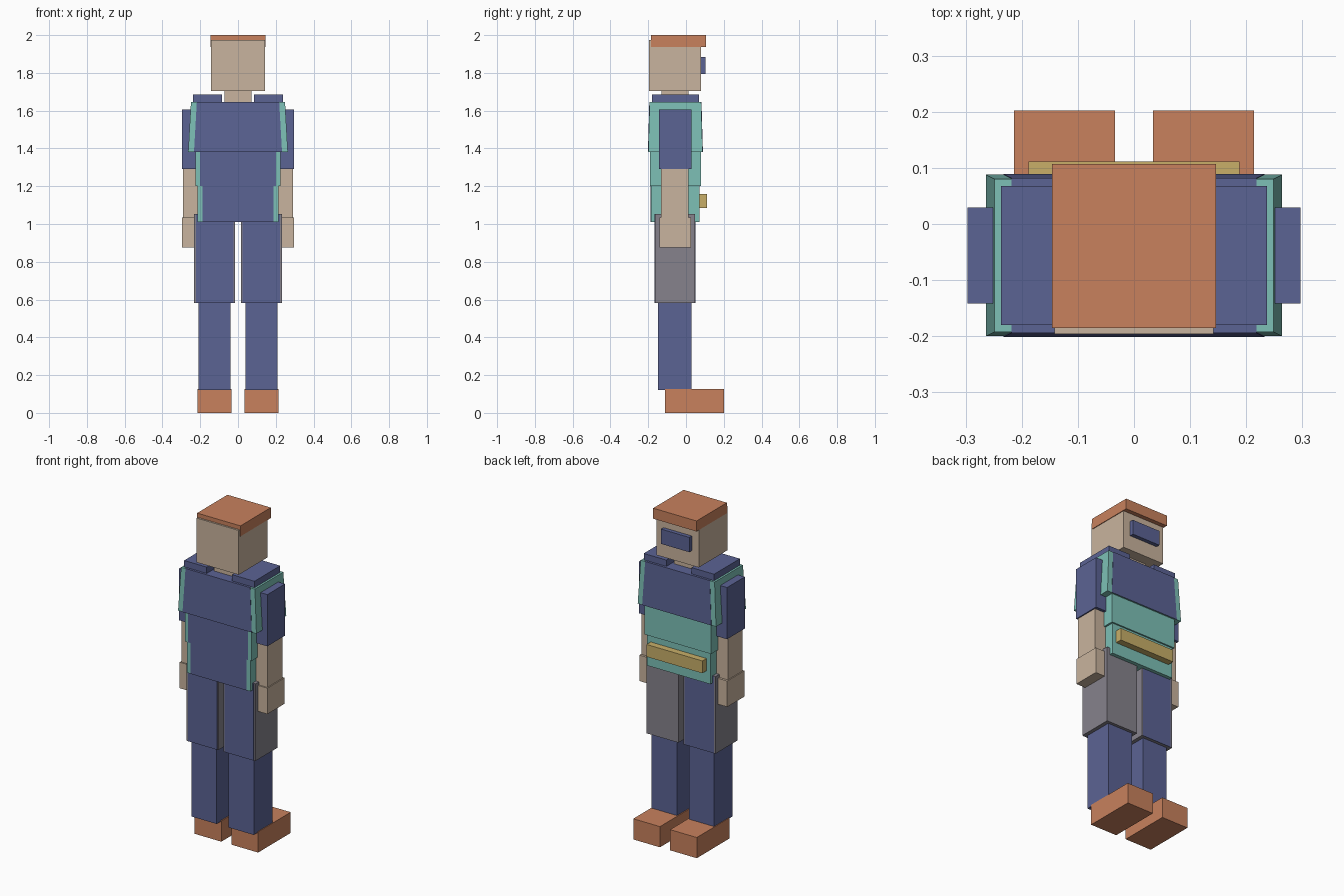
import bpy
import bmesh

default_cube = bpy.data.objects.get("Cube")
if default_cube:
    bpy.data.objects.remove(default_cube, do_unlink=True)


def make_material(name, red, green, blue):
    material = bpy.data.materials.new(name)
    material.use_nodes = True
    colour = (red, green, blue, 1)
    material.diffuse_color = colour
    shader = next(n for n in material.node_tree.nodes if n.type == "BSDF_PRINCIPLED")
    shader.inputs["Base Color"].default_value = colour
    return material


orange = make_material("burnt orange", 0.58, 0.22, 0.11)
navy = make_material("dusty blue", 0.105, 0.125, 0.296)
teal = make_material("pale teal", 0.205, 0.527, 0.468)
skin = make_material("skin tan", 0.584, 0.456, 0.342)
grey = make_material("warm grey", 0.238, 0.224, 0.262)
yellow = make_material("belt yellow", 0.578, 0.429, 0.141)


def box(name, material, x, y, z, taper=0):
    """Box between the given ranges; taper draws the top edges inward."""
    bm = bmesh.new()
    bmesh.ops.create_cube(bm, size=1)
    for vert in bm.verts:
        inset = taper if vert.co.z > 0 else 0
        pick = [int(value > 0) for value in vert.co]
        vert.co.x = x[pick[0]] + (-inset if pick[0] else inset)
        vert.co.y = y[pick[1]] + (-inset if pick[1] else inset) / 2
        vert.co.z = z[pick[2]]
    mesh = bpy.data.meshes.new(name)
    bm.to_mesh(mesh)
    bm.free()
    mesh.materials.append(material)
    part = bpy.data.objects.new(name, mesh)
    bpy.context.collection.objects.link(part)
    return part


def centred(name, material, half_width, y, z, taper=0):
    return box(name, material, (-half_width, half_width), y, z, taper)


def pair(name, material, x, y, z):
    """The same box on the left and, mirrored, on the right."""
    inner, outer = x
    box("left_" + name, material, (inner, outer), y, z)
    box("right_" + name, material, (-outer, -inner), y, z)


# Head, cap, visor and neck
centred("head", skin, 0.142, y=(-0.196, 0.08), z=(1.705, 1.975))
centred("cap", orange, 0.146, y=(-0.185, 0.107), z=(1.936, 2))
centred("visor", navy, 0.095, y=(0.07, 0.104), z=(1.795, 1.885))
centred("neck", skin, 0.072, y=(-0.13, 0.014), z=(1.64, 1.71))

# Torso: teal vest with a narrower shirt showing just proud of it
proud = 0.0015
chest_y, chest_z = (-0.2, 0.088), (1.38, 1.645)
waist_y, waist_z = (-0.19, 0.08), (1.2, 1.38)
hip_y, hip_z = (-0.186, 0.071), (1.01, 1.2)
centred("vest_chest", teal, 0.264, chest_y, chest_z, taper=0.015)
centred("vest_waist", teal, 0.225, waist_y, waist_z)
centred("vest_hem", teal, 0.214, hip_y, hip_z)
centred("shirt_chest", navy, 0.233, (chest_y[0] - proud, chest_y[1] + proud),
        (chest_z[0], chest_z[1] + proud), taper=0.015)
centred("shirt_waist", navy, 0.202, (waist_y[0] - proud, 0), waist_z)
centred("shirt_hem", navy, 0.188, (hip_y[0] - proud, 0), hip_z)
centred("belt", yellow, 0.188, y=(0.06, 0.111), z=(1.085, 1.16))
pair("shoulder_pad", navy, x=(0.085, 0.237), y=(-0.18, 0.068), z=(1.64, 1.685))

# Arms
pair("upper_arm", navy, x=(0.13, 0.297), y=(-0.142, 0.029), z=(1.29, 1.605))
pair("forearm", skin, x=(0.145, 0.29), y=(-0.132, 0.012), z=(1.03, 1.29))
pair("hand", skin, x=(0.14, 0.296), y=(-0.14, 0.026), z=(0.876, 1.034))

# Legs and shoes
thigh_y, thigh_z = (-0.165, 0.048), (0.583, 1.053)
pair("thigh", grey, (0.017, 0.233), thigh_y, thigh_z)
front_panel = (thigh_y[0] - proud, thigh_y[0] + proud)
back_panel = (thigh_y[1] - proud, thigh_y[1] + proud)
pair("thigh_front_panel", navy, (0.024, 0.222), front_panel, thigh_z)
box("right_thigh_back_panel", navy, (-0.222, -0.024), back_panel, thigh_z)
pair("shin", navy, x=(0.04, 0.21), y=(-0.148, 0.03), z=(0.12, 0.585))
pair("shoe", orange, x=(0.034, 0.214), y=(-0.112, 0.202), z=(0, 0.126))
